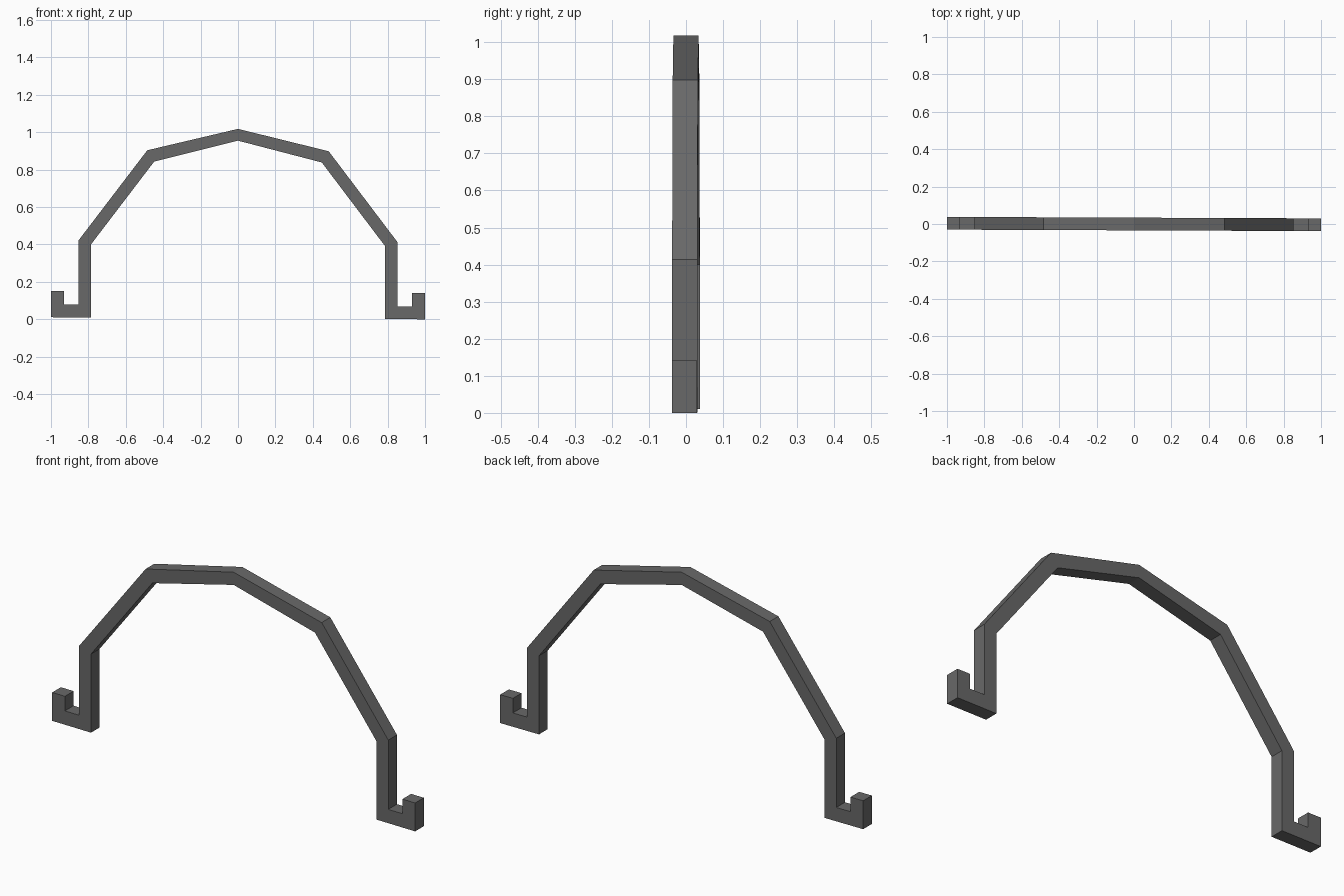
import bpy, bmesh
from mathutils import Matrix

if "Cube" in bpy.data.objects:
    bpy.data.objects.remove(bpy.data.objects["Cube"])

DEPTH = 0.068

# Right half of the front outline (x, z), from the outer peak down to the hook and back
half = [(0, 1.02), (0.485, 0.903), (0.852, 0.42), (0.852, 0.076), (0.93, 0.076),
        (0.93, 0.1485), (1, 0.1485), (1, 0.0075), (0.786, 0.0075),
        (0.786, 0.398), (0.448, 0.843), (0, 0.957)]
# Mirror to the left half, skipping the two points on the centre line
outline = half + [(-x, z) for x, z in reversed(half[1:-1])]

# Handle: extruded outline
bm = bmesh.new()
front = bm.faces.new([bm.verts.new((x, -DEPTH / 2, z)) for x, z in outline])
ext = bmesh.ops.extrude_face_region(bm, geom=[front], use_keep_orig=True)
moved = [v for v in ext["geom"] if isinstance(v, bmesh.types.BMVert)]
bmesh.ops.translate(bm, verts=moved, vec=(0, DEPTH, 0))

# Slight lean: left end a touch higher and further back
lean = Matrix(((1, 0, 0, 0), (-0.004, 1, 0, 0), (-0.0055, 0, 1, 0), (0, 0, 0, 1)))
bmesh.ops.transform(bm, matrix=lean, verts=bm.verts)
low = min(v.co.z for v in bm.verts)
bmesh.ops.translate(bm, verts=bm.verts, vec=(0, 0, -low))
bmesh.ops.recalc_face_normals(bm, faces=bm.faces)

mesh = bpy.data.meshes.new("bucket_handle")
bm.to_mesh(mesh)
bm.free()

# Dark grey metal
mat = bpy.data.materials.new("dark grey metal")
mat.diffuse_color = (0.14, 0.14, 0.14, 1)
mat.use_nodes = True
mat.node_tree.nodes["Principled BSDF"].inputs["Base Color"].default_value = mat.diffuse_color
mesh.materials.append(mat)

handle = bpy.data.objects.new("bucket_handle", mesh)
bpy.context.collection.objects.link(handle)
